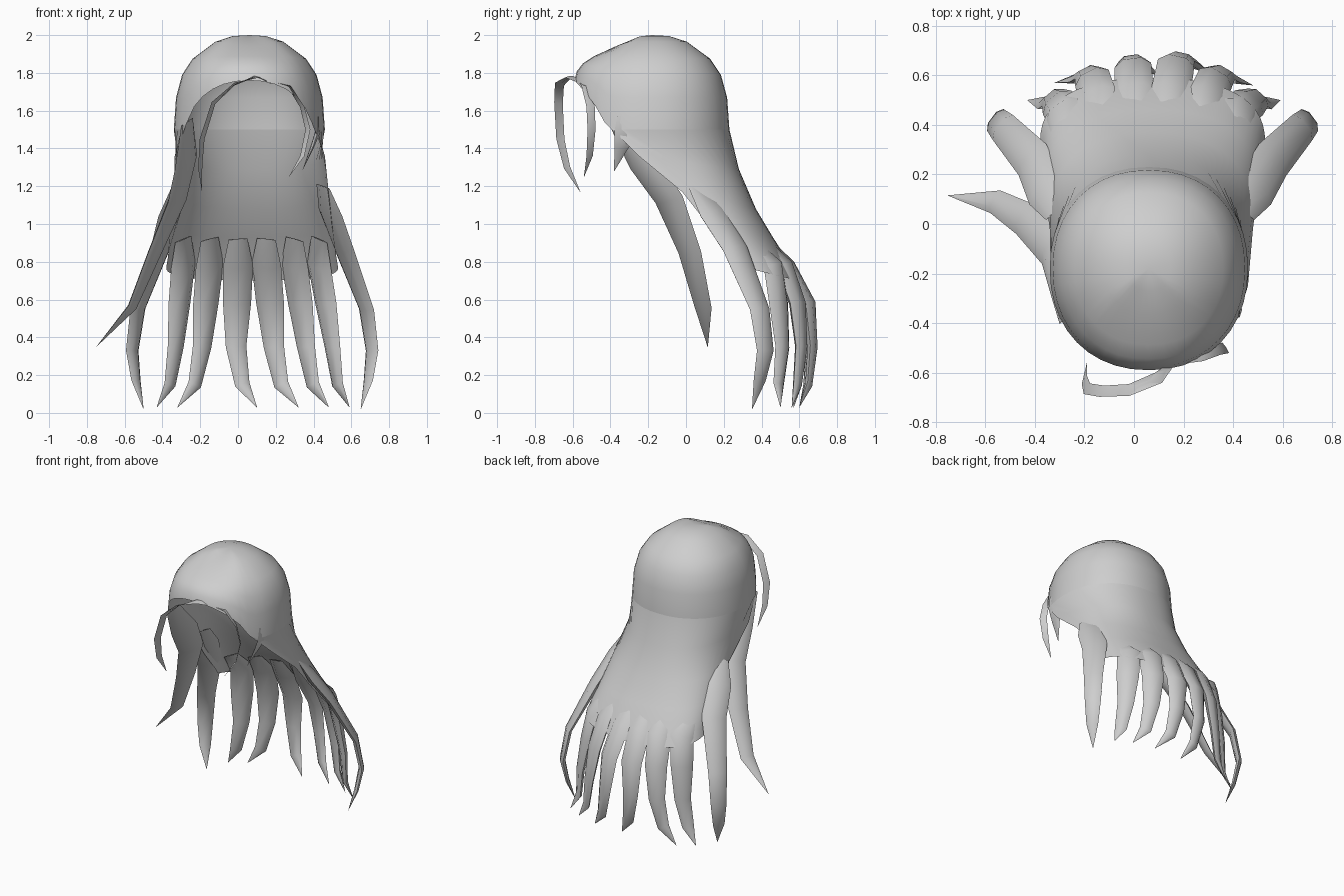
import bpy, math
from mathutils import Vector

if "Cube" in bpy.data.objects:
    bpy.data.objects.remove(bpy.data.objects["Cube"])

mat = bpy.data.materials.new("light grey hair")
mat.use_nodes = True
GREY = (0.62, 0.62, 0.62, 1)
mat.diffuse_color = GREY
mat.node_tree.nodes["Principled BSDF"].inputs["Base Color"].default_value = GREY


def add_mesh(name, rows, closed=False, angle=50):
    """Skin a list of equally long point rows."""
    n = len(rows[0])
    faces = []
    for r in range(len(rows) - 1):
        for i in range(n if closed else n - 1):
            j = (i + 1) % n
            faces.append((r * n + i, (r + 1) * n + i, (r + 1) * n + j, r * n + j))
    mesh = bpy.data.meshes.new(name)
    mesh.from_pydata([p for row in rows for p in row], [], faces)
    mesh.materials.append(mat)
    ob = bpy.data.objects.new(name, mesh)
    bpy.context.collection.objects.link(ob)
    bpy.ops.object.select_all(action="DESELECT")
    ob.select_set(True)
    bpy.context.view_layer.objects.active = ob
    bpy.ops.object.mode_set(mode="EDIT")
    bpy.ops.mesh.select_all(action="SELECT")
    bpy.ops.mesh.remove_doubles(threshold=0.0005)
    bpy.ops.object.mode_set(mode="OBJECT")
    bpy.ops.object.shade_smooth_by_angle(angle=math.radians(angle))


def lock(name, path, widths, side, thick=0.3, sides=6):
    """Tapered flattened strand with a thin root; side is the direction of its width."""
    pts = [Vector(p) for p in path]
    rows = []
    for i, p in enumerate(pts):
        along = (pts[min(i + 1, len(pts) - 1)] - pts[max(i - 1, 0)]).normalized()
        s = Vector(side)
        s = (s - along * s.dot(along)).normalized()
        out = along.cross(s)
        w = widths[i] / 2
        t = thick * (1 if i else 0.15)
        rows.append([p + s * w * math.cos(a) + out * w * t * math.sin(a)
                     for a in (math.tau * k / sides for k in range(sides))])
    add_mesh(name, rows, True, 70)


# Skull cap: dome whose rim rises over the face
CX, CY, RX, RY = 0.06, -0.18, 0.4, 0.41
PROFILE = [(0, 2), (0.22, 1.995), (0.45, 1.965), (0.75, 1.875),
           (0.89, 1.79), (0.97, 1.67), (1, 1.5)]


def bulge(v, power):
    return math.copysign(abs(v) ** power, v)


def cap_point(a, f, z):
    c, s = bulge(math.cos(a), 0.92), bulge(math.sin(a), 0.92)
    rise = min(1, max(0, (-0.42 - (CY + RY * s)) / 0.17))
    rim = 1.5 + 0.26 * rise ** 0.7
    drop = ((2 - z) / 0.5) ** (1 - 0.45 * rise)
    return Vector((CX + f * RX * c, CY + f * RY * s, 2 - (2 - rim) * drop))


angles = [math.tau * k / 40 for k in range(40)]
add_mesh("skull_cap", [[cap_point(a, f, z) for a in angles] for f, z in PROFILE], True)

# Back sheet: U-shaped rows (left x, right x, edge y, edge z, back y, back z)
SHEET = [(-0.335, 0.46, -0.25, 1.36, 0.28, 1.29),
         (-0.34, 0.48, -0.02, 1.17, 0.37, 1.08),
         (-0.36, 0.50, 0.13, 0.98, 0.46, 0.93),
         (-0.37, 0.52, 0.26, 0.83, 0.55, 0.79),
         (-0.38, 0.53, 0.31, 0.77, 0.59, 0.70)]
N = 28
first, last = math.radians(-36), math.radians(216)
rows = [[cap_point(first + (last - first) * k / N, 1, 1.5) for k in range(N + 1)]]
for x0, x1, ye, ze, yb, zb in SHEET:
    row = []
    for k in range(N + 1):
        a = math.pi * k / N
        s = abs(math.sin(a)) ** 0.75
        x = (x0 + x1) / 2 + (x1 - x0) / 2 * bulge(math.cos(a), 0.85)
        row.append(Vector((x, ye + (yb - ye) * s, ze + (zb - ze) * s)))
    rows.append(row)
add_mesh("back_sheet", rows)

# Back locks: root x, root y, middle x, middle y, tip x, tip y
BACK = [(-0.29, 0.43, -0.33, 0.51, -0.43, 0.50),
        (-0.15, 0.49, -0.19, 0.61, -0.32, 0.57),
        (0.00, 0.51, -0.01, 0.66, 0.10, 0.60),
        (0.15, 0.51, 0.19, 0.67, 0.32, 0.60),
        (0.30, 0.49, 0.36, 0.61, 0.48, 0.56),
        (0.43, 0.43, 0.50, 0.51, 0.59, 0.50)]
for i, (rx, ry, mx, my, tx, ty) in enumerate(BACK):
    lean = (rx - CX) * 2.4
    path = [(rx, ry - 0.065 - abs(lean) * 0.04, 0.92), (rx, ry + 0.03, 0.78),
            ((rx + mx) / 2, my - 0.02, 0.58), (mx, my, 0.35),
            (mx * 0.7 + tx * 0.3, my - 0.02, 0.15), (tx, ty, 0.03)]
    lock("back_lock_%d" % (i + 1), path, [0.1, 0.16, 0.15, 0.11, 0.08, 0.002],
         (1, -lean, 0), 0.45)

# Side locks sweeping outwards
for name, d, x, shift in (("left", 1, 0.46, 0), ("right", -1, -0.33, 0.02)):
    path = [(x - d * 0.01, 0.05, 1.2), (x + d * 0.03, 0.14, 1.06),
            (x + d * 0.1 + shift, 0.26, 0.87), (x + d * 0.22 + shift, 0.39, 0.55),
            (x + d * 0.25 + shift, 0.42, 0.33), (x + d * 0.23 + shift, 0.39, 0.17),
            (x + d * 0.19 + shift, 0.35, 0.02)]
    lock(name + "_side_lock", path, [0.1, 0.18, 0.17, 0.13, 0.11, 0.08, 0.002],
         (-d * 0.6, 0.8, 0), 0.35)

# Long loose lock on the right
lock("loose_lock", [(-0.27, -0.37, 1.54), (-0.275, -0.23, 1.33), (-0.32, -0.09, 1.13),
                    (-0.44, 0.02, 0.85), (-0.56, 0.09, 0.56), (-0.75, 0.115, 0.35)],
     [0.1, 0.19, 0.18, 0.14, 0.1, 0.002], (0.6, 0.75, 0.3), 0.35)

# Short lock in front of the left ear
lock("temple_lock", [(0.425, -0.3, 1.56), (0.42, -0.32, 1.48), (0.39, -0.345, 1.4),
                     (0.34, -0.38, 1.28)], [0.13, 0.12, 0.07, 0.002], (0, 1, 0.2), 0.25)

# Thin curled fringe strands
lock("right_fringe", [(0.17, -0.55, 1.75), (0.1, -0.62, 1.78), (-0.02, -0.67, 1.74),
                      (-0.13, -0.675, 1.64), (-0.19, -0.665, 1.45), (-0.2, -0.63, 1.3),
                      (-0.19, -0.56, 1.17)],
     [0.02, 0.05, 0.05, 0.05, 0.05, 0.04, 0.002], (0.5, 0.8, 0.1), 0.12, 4)
lock("left_fringe", [(0.15, -0.56, 1.76), (0.27, -0.53, 1.73), (0.34, -0.505, 1.62),
                     (0.37, -0.5, 1.5), (0.34, -0.51, 1.36), (0.27, -0.54, 1.25)],
     [0.02, 0.05, 0.05, 0.05, 0.04, 0.002], (-0.5, 0.8, 0.1), 0.12, 4)
